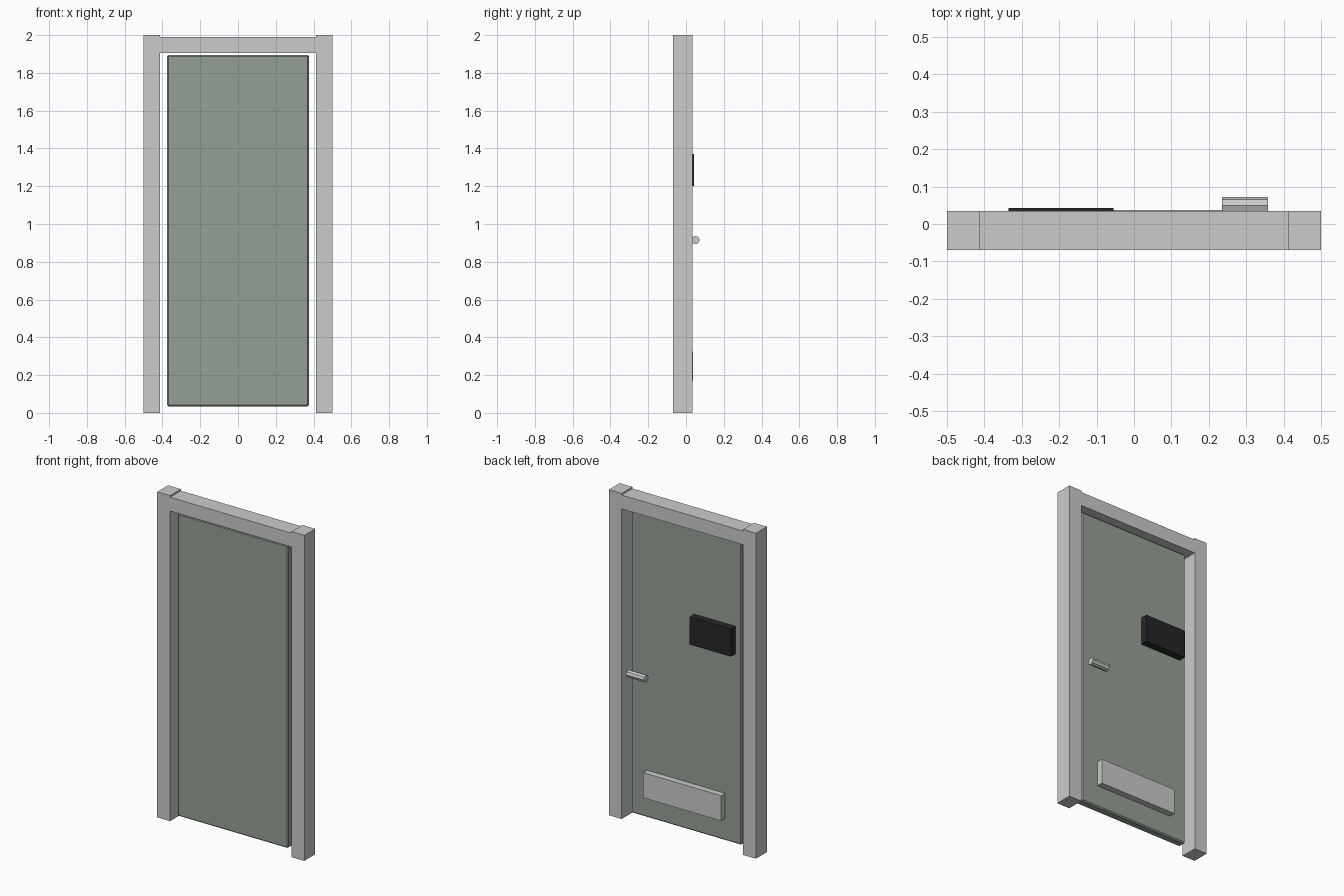
import bpy
import bmesh
from math import pi
from mathutils import Matrix

if "Cube" in bpy.data.objects:
    bpy.data.objects.remove(bpy.data.objects["Cube"])


def material(name, rgb):
    m = bpy.data.materials.new(name)
    m.diffuse_color = (*rgb, 1)
    m.use_nodes = True
    m.node_tree.nodes["Principled BSDF"].inputs["Base Color"].default_value = m.diffuse_color
    return m


def finish(name, bm, mat=None):
    me = bpy.data.meshes.new(name)
    bm.to_mesh(me)
    bm.free()
    ob = bpy.data.objects.new(name, me)
    bpy.context.collection.objects.link(ob)
    if mat:
        me.materials.append(mat)
    return ob


def box(name, x, y, z, mat=None, bevel=0):
    """Box from (min, max) ranges, optionally chamfered."""
    bm = bmesh.new()
    bmesh.ops.create_cube(bm, size=1)
    for v in bm.verts:
        v.co = [r[0] + (c + 0.5) * (r[1] - r[0]) for c, r in zip(v.co, (x, y, z))]
    if bevel:
        bmesh.ops.bevel(bm, geom=bm.edges[:], offset=bevel, segments=1,
                        affect='EDGES', profile=0.5)
    return finish(name, bm, mat)


green = material("grey_green", (0.30, 0.35, 0.30))
black = material("black", (0.02, 0.02, 0.022))

# Frame: two posts and a slightly lower lintel
depth = (-0.07, 0.035)
for side, x in (("left", (-0.5, -0.413)), ("right", (0.413, 0.5))):
    box(side + "_post", x, depth, (0, 2))
box("lintel", (-0.413, 0.413), depth, (1.905, 1.99))

# Door leaf with chamfered edges
box("door_leaf", (-0.375, 0.375), (-0.052, -0.002), (0.035, 1.895), green, 0.007)

# Panels on the back of the door
box("sign_panel", (-0.335, -0.055), (-0.01, 0.043), (1.2, 1.37), black)
box("kick_plate", (-0.265, 0.265), (-0.01, 0.037), (0.17, 0.325))

# Eight-sided handle bar
bm = bmesh.new()
bmesh.ops.create_cone(bm, cap_ends=True, segments=8, radius1=0.022, radius2=0.022,
                      depth=0.123,
                      matrix=Matrix.Translation((0.2965, 0.05, 0.915)) @ Matrix.Rotation(pi / 2, 4, 'Y'))
finish("handle", bm)
